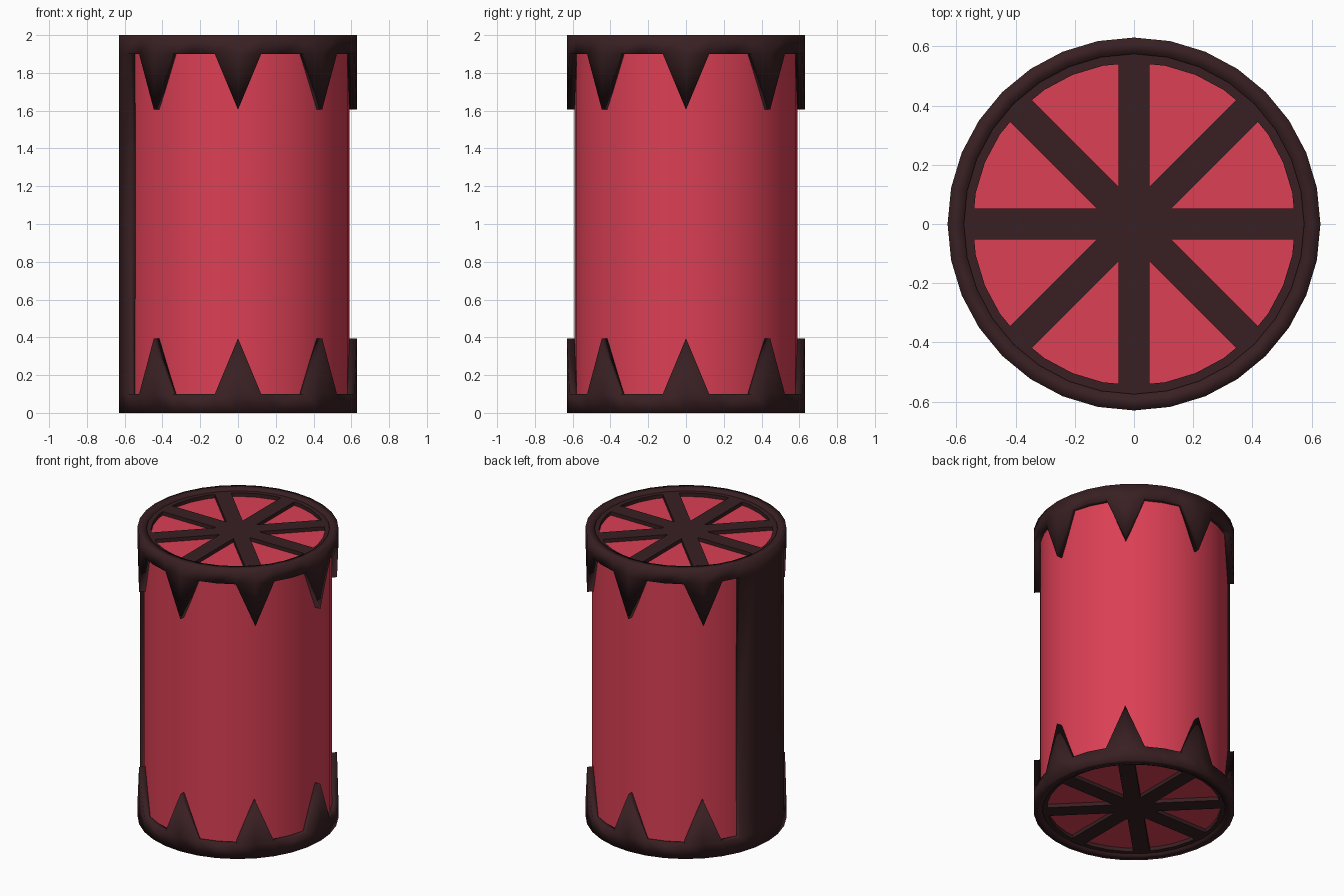
import bpy, bmesh
from math import pi, cos, sin
from mathutils import Matrix

if "Cube" in bpy.data.objects:
    bpy.data.objects.remove(bpy.data.objects["Cube"])

N = 32            # sides around the barrel
R, WALL = 0.63, 0.055


def material(name, rgb):
    m = bpy.data.materials.new(name)
    m.diffuse_color = (*rgb, 1)
    m.use_nodes = True
    m.node_tree.nodes["Principled BSDF"].inputs["Base Color"].default_value = m.diffuse_color
    return m


RED = material("red", (0.71, 0.05, 0.09))
DARK = material("dark_brown", (0.04, 0.014, 0.016))


def finish(name, bm, mat, mirror=True, solid=0):
    # every part is modelled around mid height and mirrored downwards
    me = bpy.data.meshes.new(name)
    bm.to_mesh(me)
    bm.free()
    ob = bpy.data.objects.new(name, me)
    bpy.context.collection.objects.link(ob)
    ob.location.z = 1
    me.materials.append(mat)
    if mirror:
        mod = ob.modifiers.new("mirror", 'MIRROR')
        mod.use_axis = (False, False, True)
    if solid:
        mod = ob.modifiers.new("thickness", 'SOLIDIFY')
        mod.thickness = solid
        mod.offset = -1
        mod.use_even_offset = True
    bpy.context.view_layer.objects.active = ob
    ob.select_set(True)
    bpy.ops.object.shade_smooth_by_angle(angle=pi / 6)
    ob.select_set(False)
    return ob


def at(i, r, z):
    a = 2 * pi * i / N
    return (r * cos(a), r * sin(a), z)


# red drum
bm = bmesh.new()
bmesh.ops.create_cone(bm, cap_ends=True, segments=N, radius1=0.59, radius2=0.59,
                      depth=1.92)
finish("drum", bm, RED, mirror=False)

# outer casing: rim band, spikes every 45 degrees, full-height strip on the left
bm = bmesh.new()


def face(*pts):
    bm.faces.new([bm.verts.new(p) for p in pts])


for i in range(N):
    j = i + 1
    face(at(i, R, 0.9), at(j, R, 0.9), at(j, R, 1), at(i, R, 1))
    if 14 <= i < 18:
        face(at(i, R, 0), at(j, R, 0), at(j, R, 0.9), at(i, R, 0.9))
    elif i % 4 == 0:
        face(at(i, R, 0.605), at(j, R, 0.9), at(i, R, 0.9))
    elif i % 4 == 3:
        face(at(j, R, 0.605), at(j, R, 0.9), at(i, R, 0.9))
bmesh.ops.remove_doubles(bm, verts=bm.verts, dist=1e-4)
finish("spiked_casing", bm, DARK, solid=WALL)

# inner lip of each end
bm = bmesh.new()
profile = [(0.58, 0.94), (0.58, 0.985), (0.545, 0.985), (0.545, 0.94)]
for i in range(N):
    for (r0, z0), (r1, z1) in zip(profile, profile[1:] + profile[:1]):
        face(at(i, r0, z0), at(i + 1, r0, z0), at(i + 1, r1, z1), at(i, r1, z1))
bmesh.ops.remove_doubles(bm, verts=bm.verts, dist=1e-4)
bmesh.ops.recalc_face_normals(bm, faces=bm.faces)
finish("end_lip", bm, DARK)

# eight spokes on each end, as four crossing bars
bm = bmesh.new()
for k in range(4):
    m = (Matrix.Rotation(k * pi / 4, 4, 'Z') @ Matrix.Translation((0, 0, 0.9625))
         @ Matrix.Diagonal((1.14, 0.104, 0.045, 1)))
    bmesh.ops.create_cube(bm, size=1, matrix=m)
finish("end_spokes", bm, DARK)
